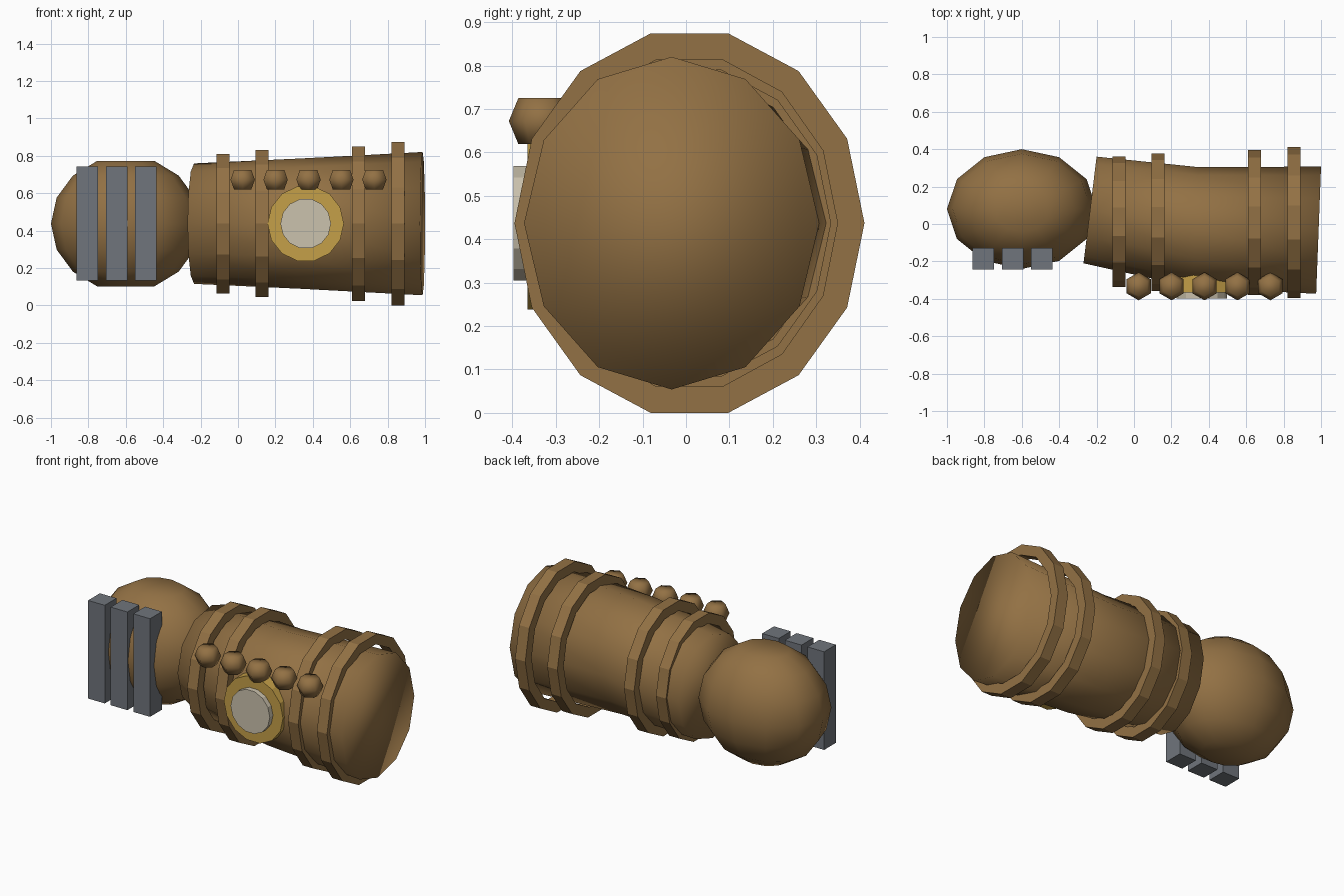
import bpy, bmesh
from math import sin, cos, pi, tau
from mathutils import Vector

if "Cube" in bpy.data.objects:
    bpy.data.objects.remove(bpy.data.objects["Cube"], do_unlink=True)


def material(name, rgb):
    m = bpy.data.materials.new(name)
    m.use_nodes = True
    m.diffuse_color = (*rgb, 1)
    m.node_tree.nodes["Principled BSDF"].inputs["Base Color"].default_value = (*rgb, 1)
    return m


brown = material("brown leather", (0.29, 0.165, 0.058))
steel = material("steel grey", (0.16, 0.177, 0.2))
gold = material("gold trim", (0.56, 0.35, 0.065))
ivory = material("ivory lens", (0.6, 0.54, 0.42))

MID = 0.437  # height of the long axis


def loft(name, rings, mat, smooth=False, closed=False):
    """Skin a list of rings; cap the ends, or join last to first."""
    bm = bmesh.new()
    loops = [[bm.verts.new(p) for p in ring] for ring in rings]
    n = len(loops[0])
    pairs = list(zip(loops, loops[1:]))
    if closed:
        pairs.append((loops[-1], loops[0]))
    else:
        bm.faces.new(loops[0])
        bm.faces.new(loops[-1])
    for a, b in pairs:
        for i in range(n):
            j = (i + 1) % n
            bm.faces.new((a[i], a[j], b[j], b[i]))
    bmesh.ops.recalc_face_normals(bm, faces=bm.faces)
    me = bpy.data.meshes.new(name)
    bm.to_mesh(me)
    bm.free()
    for p in me.polygons:
        p.use_smooth = smooth
    me.materials.append(mat)
    ob = bpy.data.objects.new(name, me)
    bpy.context.collection.objects.link(ob)
    return ob


def ring(center, u, v, n, start=0):
    """Elliptical ring of n points spanned by two half-axes."""
    c, u, v = Vector(center), Vector(u), Vector(v)
    angles = [start + tau * i / n for i in range(n)]
    return [c + u * cos(a) + v * sin(a) for a in angles]


def ball(name, center, radii, n, rows, start=0):
    """Faceted ball with its poles cut flat."""
    x, y, z = center
    rx, ry, rz = radii
    rings = []
    for k in range(1, rows):
        t = pi * k / rows
        s = sin(t)
        rings.append(ring((x, y, z + rz * cos(t)), (rx * s, 0, 0), (0, ry * s, 0), n, start))
    return loft(name, rings, brown, smooth=True)


def disc(name, x, z, radius, front, back, mat):
    loft(name, [ring((x, y, z), (radius, 0, 0), (0, 0, radius), 14)
                for y in (front, back)], mat)


def box(name, low, high, mat):
    (x0, y0, z0), (x1, y1, z1) = low, high
    loft(name, [[(x0, y0, z), (x1, y0, z), (x1, y1, z), (x0, y1, z)]
                for z in (z0, z1)], mat)


# Rounded fist end
ball("fist", (-0.6, 0.08, MID), (0.4, 0.32, 0.363), 12, 8)

# Slightly bent, flaring sleeve: centre, tilted half-axis, height radius
sections = [((-0.235, 0.075, MID), (0.035, 0.285, 0), 0.322),
            ((0.33, -0.018, MID), (0.015, 0.322, 0), 0.348),
            ((0.987, -0.033, MID), (0.013, 0.34, 0), 0.383)]
loft("sleeve", [ring(c, u, (0, 0, h), 12) for c, u, h in sections], brown, smooth=True)

# Four loose bands around the sleeve
for i, (x, y, ry, rz) in enumerate([(-0.08, 0.012, 0.348, 0.382),
                                    (0.128, 0.01, 0.368, 0.403),
                                    (0.645, 0.008, 0.387, 0.424),
                                    (0.855, 0.008, 0.403, 0.448)]):
    rings = [ring((x + dx, y, MID), (0, ry - t, 0), (0, 0, rz - t), 14)
             for dx, t in ((-0.035, 0), (0.035, 0), (0.035, 0.062), (-0.035, 0.062))]
    loft(f"band_{i + 1}", rings, brown, closed=True)

# Row of studs along the upper front
for i in range(5):
    ball(f"stud_{i + 1}", (0.025 + 0.176 * i, -0.333, 0.672),
         (0.075, 0.075, 0.075), 6, 4, start=pi / 2)

# Round dial with lens
disc("dial_rim", 0.362, MID, 0.204, -0.365, -0.27, gold)
disc("dial_lens", 0.362, MID, 0.135, -0.397, -0.35, ivory)

# Three knuckle plates
for i in range(3):
    x = -0.863 + 0.156 * i
    box(f"knuckle_plate_{i + 1}", (x, -0.243, 0.132), (x + 0.115, -0.127, 0.743), steel)
